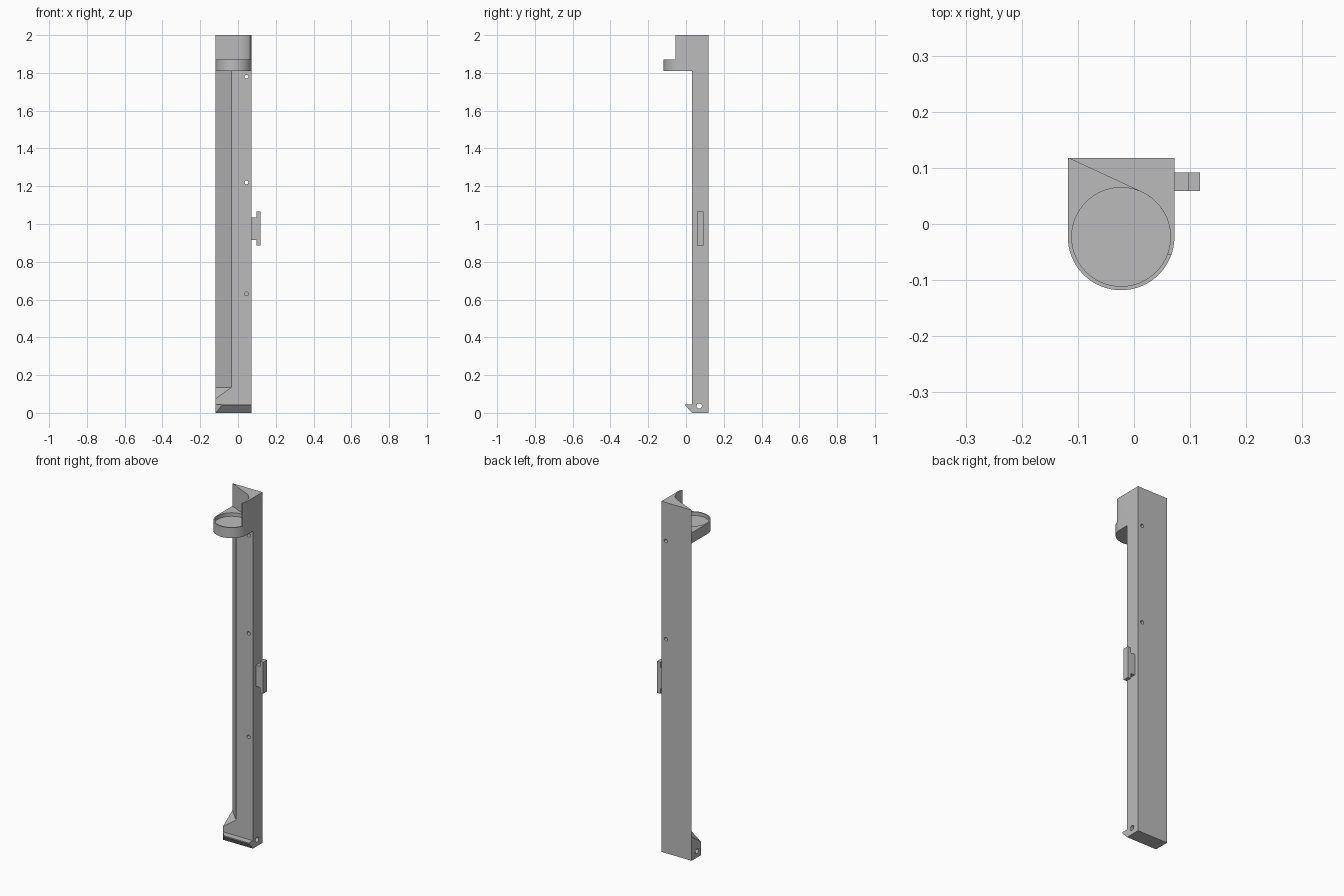
import bpy, bmesh, math
from mathutils import Vector, Matrix

cube = bpy.data.objects.get("Cube")
if cube:
    bpy.data.objects.remove(cube, do_unlink=True)

grey = bpy.data.materials.new("plain_grey")
grey.use_nodes = True
colour = (0.5, 0.5, 0.5, 1)
grey.diffuse_color = colour
grey.node_tree.nodes["Principled BSDF"].inputs["Base Color"].default_value = colour

# Shared outline limits
L, R, BACK, FACE = -0.118, 0.072, 0.118, 0.032
CX = CY = -0.023
OUTER, INNER = 0.095, 0.088
CUP_LOW, CUP_TOP, TOP = 1.81, 1.87, 2.0
FOOT_TOP = 0.135


def finish(name, bm):
    bmesh.ops.recalc_face_normals(bm, faces=bm.faces)
    mesh = bpy.data.meshes.new(name)
    bm.to_mesh(mesh)
    bm.free()
    mesh.materials.append(grey)
    obj = bpy.data.objects.new(name, mesh)
    bpy.context.collection.objects.link(obj)
    return obj


def prism(name, outline, low, high):
    """Extrude an xy outline from one height to another."""
    bm = bmesh.new()
    face = bm.faces.new([bm.verts.new((x, y, low)) for x, y in outline])
    new = bmesh.ops.extrude_face_region(bm, geom=[face])["geom"]
    verts = [v for v in new if isinstance(v, bmesh.types.BMVert)]
    bmesh.ops.translate(bm, verts=verts, vec=(0, 0, high - low))
    return finish(name, bm)


def hull(name, points):
    bm = bmesh.new()
    for p in points:
        bm.verts.new(p)
    bmesh.ops.convex_hull(bm, input=bm.verts)
    bmesh.ops.dissolve_limit(bm, angle_limit=0.01, verts=bm.verts, edges=bm.edges)
    return finish(name, bm)


def arc(radius, start, end, steps):
    angles = [math.radians(start + (end - start) * i / steps) for i in range(steps + 1)]
    return [(CX + radius * math.cos(a), CY + radius * math.sin(a)) for a in angles]


def drill(obj, centre, radius, depth, axis, segments=24):
    """Cut a round hole along an axis."""
    bm = bmesh.new()
    turn = Vector((0, 0, 1)).rotation_difference(Vector(axis)).to_matrix().to_4x4()
    bmesh.ops.create_cone(bm, cap_ends=True, segments=segments, radius1=radius,
                          radius2=radius, depth=depth,
                          matrix=Matrix.Translation(centre) @ turn)
    cutter = finish("cutter", bm)
    cutter.hide_render = True
    mod = obj.modifiers.new("hole", "BOOLEAN")
    mod.operation, mod.solver, mod.object = "DIFFERENCE", "EXACT", cutter
    graph = bpy.context.evaluated_depsgraph_get()
    mesh = bpy.data.meshes.new_from_object(obj.evaluated_get(graph))
    obj.modifiers.clear()
    obj.data = mesh
    bpy.data.objects.remove(cutter, do_unlink=True)


# Long shaft with one slanted side
shaft = prism("shaft", [(L, BACK), (R, BACK), (R, FACE), (-0.035, FACE)], FOOT_TOP, CUP_LOW)
for z in (1.78, 1.22):
    drill(shaft, (0.045, 0.075, z), 0.01, 0.2, (0, 1, 0))
drill(shaft, (0.045, FACE, 0.63), 0.01, 0.08, (0, 1, 0))

# Foot block with a sloping corner and a cross hole
foot = hull("foot", [(x, y, 0) for x in (L, R) for y in (FACE, BACK)] + [
    (R, FACE, FOOT_TOP), (R, BACK, FOOT_TOP), (L, BACK, FOOT_TOP),
    (-0.035, FACE, FOOT_TOP), (L, FACE, 0.075)])
drill(foot, (0, 0.07, 0.037), 0.014, 0.4, (1, 0, 0))

# Undercut lip on the front of the foot
lip = hull("foot_lip", [
    (L, FACE, 0), (R, FACE, 0), (L, FACE, 0.045), (R, FACE, 0.045),
    (-0.086, -0.004, 0.045), (R, -0.004, 0.045),
    (-0.086, -0.004, 0.039), (R, -0.004, 0.039)])

# Round-fronted cup with a shallow recess
cup = prism("cup", [(R, BACK), (L, BACK)] + arc(OUTER, 180, 360, 32), CUP_LOW, CUP_TOP)
drill(cup, (CX, CY, CUP_TOP), INNER, 0.04, (0, 0, 1), 64)

# Raised wall wrapping the cup, its slanted face tangent to the recess
corner = Vector((L - CX, BACK - CY))
tangent = math.degrees(math.atan2(corner.y, corner.x) - math.acos(INNER / corner.length))
wall = prism("raised_wall", [(L, BACK), (R, BACK)] + arc(OUTER, 0, -20, 5)
             + arc(INNER, -21, tangent, 18), CUP_TOP, TOP)

# T-shaped side clip
for name, x0, x1, half in (("clip_stem", R, 0.097, 0.06), ("clip_plate", 0.097, 0.118, 0.09)):
    outline = [(x0, 0.059), (x1, 0.059), (x1, 0.092), (x0, 0.092)]
    prism(name, outline, 0.975 - half, 0.975 + half)

# Smooth only the rounded surfaces
bpy.ops.object.select_all(action="DESELECT")
for obj in (shaft, foot, cup, wall):
    obj.select_set(True)
bpy.context.view_layer.objects.active = cup
bpy.ops.object.shade_smooth_by_angle(angle=math.radians(30))
